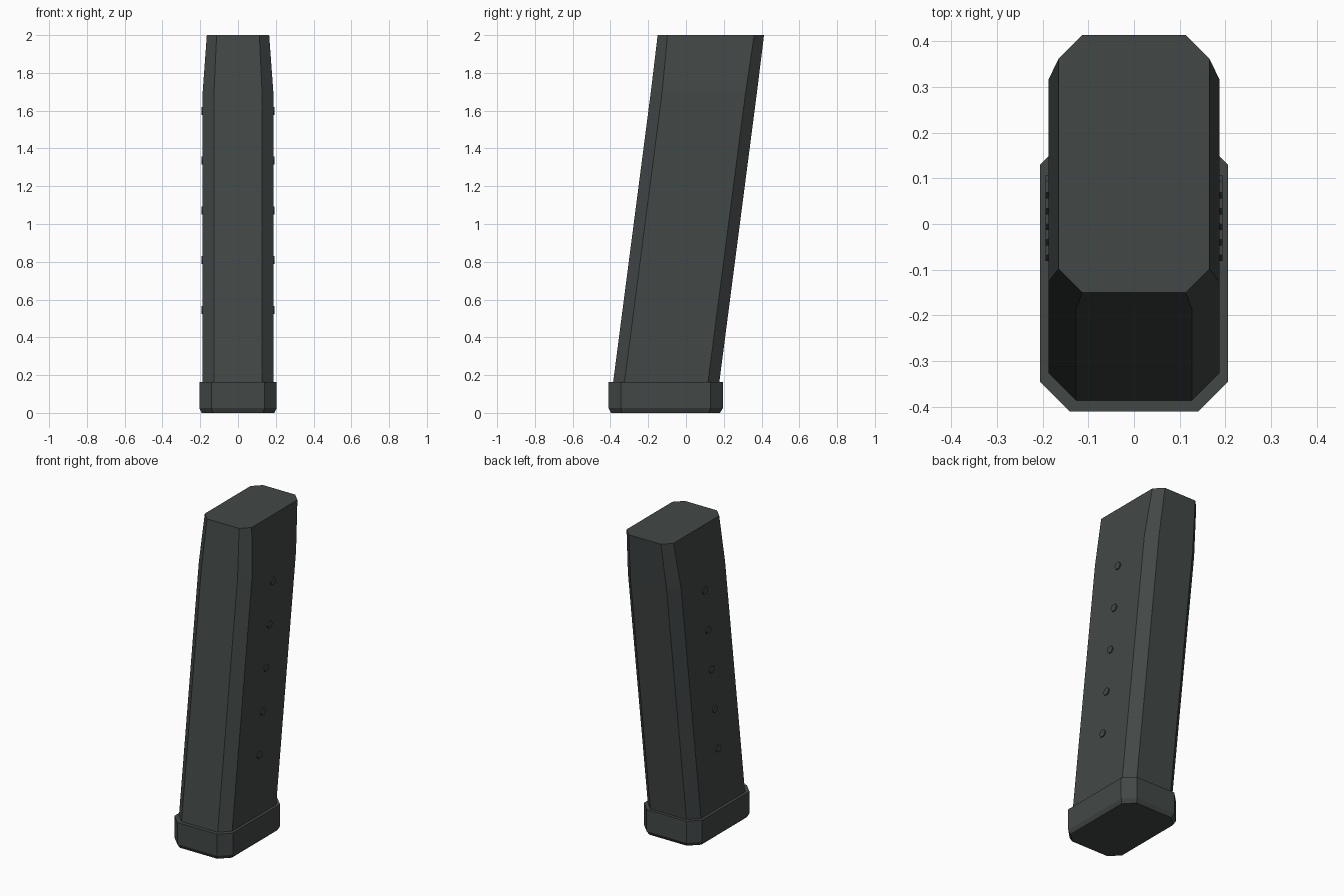
import bpy, bmesh, math

if "Cube" in bpy.data.objects:
    bpy.data.objects.remove(bpy.data.objects["Cube"])

# Single dark grey-green polymer colour
polymer = bpy.data.materials.new("dark_polymer")
polymer.diffuse_color = (0.055, 0.065, 0.063, 1)
polymer.use_nodes = True
polymer.node_tree.nodes["Principled BSDF"].inputs["Base Color"].default_value = polymer.diffuse_color


def octagon(hx, y0, y1, c, z):
    """Rectangle with cut corners at height z."""
    return [(-hx + c, y0, z), (hx - c, y0, z), (hx, y0 + c, z), (hx, y1 - c, z),
            (hx - c, y1, z), (-hx + c, y1, z), (-hx, y1 - c, z), (-hx, y0 + c, z)]


def loft(name, rings):
    """Join equal rings with side faces and cap both ends."""
    bm = bmesh.new()
    loops = [[bm.verts.new(p) for p in ring] for ring in rings]
    n = len(loops[0])
    for a, b in zip(loops, loops[1:]):
        for i in range(n):
            j = (i + 1) % n
            bm.faces.new((a[i], a[j], b[j], b[i]))
    bm.faces.new(loops[0][::-1])
    bm.faces.new(loops[-1])
    bmesh.ops.recalc_face_normals(bm, faces=bm.faces)
    mesh = bpy.data.meshes.new(name)
    bm.to_mesh(mesh)
    bm.free()
    mesh.materials.append(polymer)
    ob = bpy.data.objects.new(name, mesh)
    bpy.context.collection.objects.link(ob)
    return ob


# Base plate with a bevelled underside
loft("base_plate", [octagon(0.192, -0.397, 0.18, 0.06, 0),
                    octagon(0.205, -0.41, 0.195, 0.065, 0.025),
                    octagon(0.205, -0.41, 0.195, 0.065, 0.163)])

# Leaning body that narrows near the top
loft("body", [octagon(0.187, -0.386, 0.176, 0.06, 0.16),
              octagon(0.187, -0.186, 0.376, 0.06, 1.70),
              octagon(0.165, -0.15, 0.413, 0.052, 2.0)])

# Row of small hexagonal studs along each side
for side, label in ((-1, "left"), (1, "right")):
    for k in range(5):
        z = 0.545 + 0.2635 * k
        y = -0.105 + (z - 0.16) * 0.1295
        rings = [[(side * x, y + 0.026 * math.cos(a * math.pi / 3),
                   z + 0.024 * math.sin(a * math.pi / 3)) for a in range(6)]
                 for x in (0.18, 0.194)]
        loft(f"{label}_stud_{k + 1}", rings)
